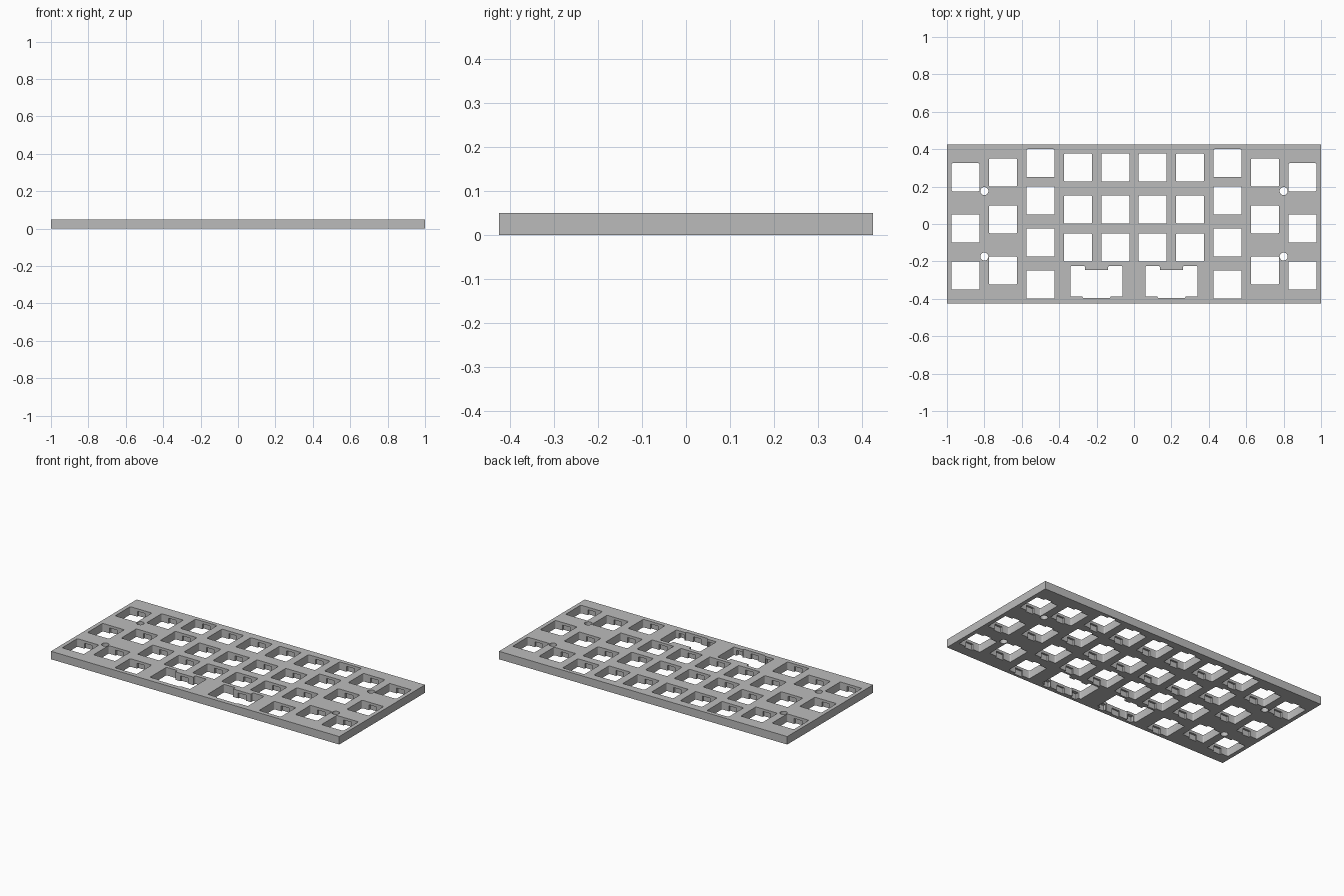
import bpy, bmesh
from mathutils import Matrix, Vector

cube = bpy.data.objects.get("Cube")
if cube:
    bpy.data.objects.remove(cube, do_unlink=True)

DEPTH, WIDTH, THICK = 0.85, 2.0, 0.05
LIP = 0.034          # underside of the thin lip that the switches clip to
KEY = 0.15           # square switch opening
MIRROR = (-1, 1)

grey = bpy.data.materials.new("plate_grey")
grey.use_nodes = True
colour = (0.5, 0.5, 0.5, 1)
grey.diffuse_color = colour
grey.node_tree.nodes["Principled BSDF"].inputs["Base Color"].default_value = colour


def add_box(bm, x, y, sx, sy, z0, z1, corner=0.0):
    """Box centred on x, y with optionally rounded vertical edges."""
    matrix = Matrix.Translation((x, y, (z0 + z1) / 2)) @ Matrix.Diagonal((sx, sy, z1 - z0, 1))
    verts = bmesh.ops.create_cube(bm, size=1, matrix=matrix)["verts"]
    if corner:
        edges = {e for v in verts for e in v.link_edges
                 if abs(e.verts[0].co.z - e.verts[1].co.z) > 0.01}
        bmesh.ops.bevel(bm, geom=list(edges), offset=corner, segments=3,
                        profile=0.5, affect='EDGES')


def make_object(name, bm):
    mesh = bpy.data.meshes.new(name)
    bm.to_mesh(mesh)
    bm.free()
    mesh.materials.append(grey)
    obj = bpy.data.objects.new(name, mesh)
    bpy.context.collection.objects.link(obj)
    return obj


# Plate blank
bm = bmesh.new()
add_box(bm, 0, 0, WIDTH, DEPTH, 0, THICK)
plate = make_object("switch_plate", bm)

# Switch openings: staggered columns, mirrored left to right
columns = {
    0.1: (0.302, 0.077, -0.125),
    0.3: (0.302, 0.077, -0.125),
    0.5: (0.325, 0.126, -0.099, -0.323),
    0.7: (0.275, 0.025, -0.249),
    0.9: (0.25, -0.024, -0.275),
}
keys = [(s * x, y) for s in MIRROR for x, ys in columns.items() for y in ys]
wide_keys = [(s * 0.2, -0.321) for s in MIRROR]

openings = bmesh.new()
clips = bmesh.new()
for x, y in keys + wide_keys:
    add_box(openings, x, y, KEY, KEY, -0.02, THICK + 0.02, 0.006)
for x, y in keys:
    add_box(clips, x, y, 0.053, KEY + 0.024, -0.03, LIP)
for x, y in wide_keys:
    add_box(clips, x, y, 0.053, KEY + 0.02, -0.03, LIP)

# Screw holes
for x in (-0.8, 0.8):
    for y in (0.176, -0.174):
        bmesh.ops.create_cone(openings, cap_ends=True, segments=32, radius1=0.0215,
                              radius2=0.0215, depth=0.2, matrix=Matrix.Translation((x, y, 0)))

# Stabiliser arms beside the two wide keys, with clip recesses at the front
arms = bmesh.new()
arm_clips = bmesh.new()
for x, y in wide_keys:
    for side in MIRROR:
        add_box(arms, x + side * 0.1005, -0.3065, 0.077, 0.163, -0.025, THICK + 0.03, 0.006)
        add_box(arm_clips, x + side * 0.1005, -0.33, 0.04, 0.156, -0.035, LIP)

# Cut everything out of the blank
bpy.context.view_layer.objects.active = plate
for name, bm in (("opening_cutter", openings), ("arm_cutter", arms),
                 ("clip_cutter", clips), ("arm_clip_cutter", arm_clips)):
    cutter = make_object(name, bm)
    cutter.hide_render = True
    cut = plate.modifiers.new(name, 'BOOLEAN')
    cut.operation = 'DIFFERENCE'
    cut.solver = 'EXACT'
    cut.object = cutter
    bpy.ops.object.modifier_apply(modifier=cut.name)
    bpy.data.objects.remove(cutter, do_unlink=True)

# Smooth the rounded corners, keep the edges crisp
plate.select_set(True)
bpy.ops.object.shade_smooth_by_angle(angle=0.6)
